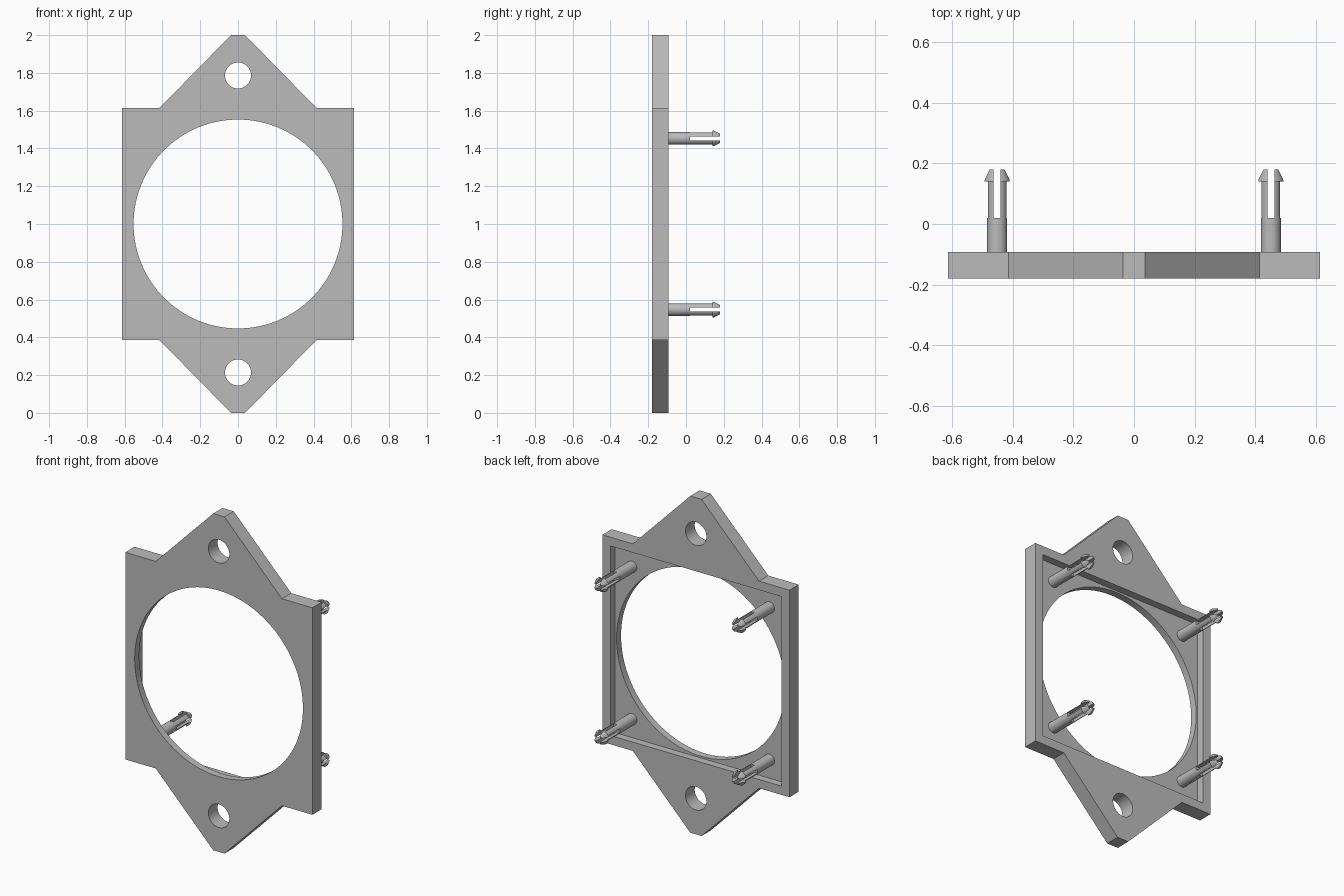
import bpy, bmesh, math
from mathutils import Matrix, Vector

cube = bpy.data.objects.get("Cube")
if cube:
    bpy.data.objects.remove(cube, do_unlink=True)

FRONT, BACK, FLOOR = -0.18, -0.093, -0.138   # y of the front, rim and recess floor
MID = 1.0                                    # centre height

grey = bpy.data.materials.new("plain grey")
grey.use_nodes = True
grey.diffuse_color = (0.5, 0.5, 0.5, 1)
grey.node_tree.nodes["Principled BSDF"].inputs["Base Color"].default_value = (0.5, 0.5, 0.5, 1)


def make(name, bm):
    bmesh.ops.recalc_face_normals(bm, faces=bm.faces)
    mesh = bpy.data.meshes.new(name)
    bm.to_mesh(mesh)
    bm.free()
    mesh.materials.append(grey)
    ob = bpy.data.objects.new(name, mesh)
    bpy.context.collection.objects.link(ob)
    return ob


def box(name, centre, size):
    bm = bmesh.new()
    bmesh.ops.create_cube(bm, size=1, matrix=Matrix.Translation(centre) @ Matrix.Diagonal((*size, 1)))
    return make(name, bm)


def rod(name, z, radius, segments):
    bm = bmesh.new()
    turn = Matrix.Translation((0, FRONT, z)) @ Matrix.Rotation(math.pi / 2, 4, "X")
    bmesh.ops.create_cone(bm, cap_ends=True, segments=segments, radius1=radius,
                          radius2=radius, depth=1, matrix=turn)
    return make(name, bm)


def activate(ob):
    bpy.ops.object.select_all(action="DESELECT")
    ob.select_set(True)
    bpy.context.view_layer.objects.active = ob


def cut(ob, cutters):
    activate(ob)
    for cutter in cutters:
        mod = ob.modifiers.new("cut", "BOOLEAN")
        mod.operation = "DIFFERENCE"
        mod.solver = "EXACT"
        mod.object = cutter
        bpy.ops.object.modifier_apply(modifier=mod.name)
        bpy.data.objects.remove(cutter, do_unlink=True)
    bpy.ops.object.shade_smooth_by_angle(angle=math.radians(30))


# Mounting plate: a square with a pointed, blunt-tipped ear above and below
quarter = [(0.615, 0.615), (0.415, 0.615), (0.037, 1.0)]
half = quarter + [(-x, z) for x, z in reversed(quarter)]
outline = half + [(-x, -z) for x, z in half]
bm = bmesh.new()
face = bm.faces.new([bm.verts.new((x, FRONT, MID + z)) for x, z in outline])
side = bmesh.ops.extrude_face_region(bm, geom=[face])
bmesh.ops.translate(bm, vec=(0, BACK - FRONT, 0),
                    verts=[v for v in side["geom"] if isinstance(v, bmesh.types.BMVert)])
plate = make("mounting_plate", bm)

# Square recess in the back, large opening, and a screw hole in each ear
depth = 0.2
cut(plate, [
    box("recess_cutter", (0, FLOOR + depth / 2, MID), (1.126, depth, 1.126)),
    rod("opening_cutter", MID, 0.553, 128),
    rod("upper_hole_cutter", MID + 0.786, 0.069, 48),
    rod("lower_hole_cutter", MID - 0.786, 0.069, 48),
])

# Snap pin: turned shaft with a barbed head, split crosswise into four prongs
profile = [(0, -0.15), (0.033, -0.15), (0.033, 0.14), (0.043, 0.14), (0.043, 0.146),
           (0.027, 0.18), (0, 0.18)]
bm = bmesh.new()
verts = [bm.verts.new((r, y, 0)) for r, y in profile]
edges = [bm.edges.new(pair) for pair in zip(verts, verts[1:])]
bmesh.ops.spin(bm, geom=verts + edges, cent=(0, 0, 0), axis=(0, 1, 0),
               angle=math.tau, steps=32, use_duplicate=False)
bmesh.ops.remove_doubles(bm, verts=bm.verts, dist=0.0001)
pin = make("snap_pin", bm)
cut(pin, [box("slot_cutter", (0, 0.12, 0), (0.023, 0.2, 0.2)),
          box("cross_slot_cutter", (0, 0.12, 0), (0.2, 0.2, 0.023))])

# One pin in each corner of the recess
corners = {"upper_left": (1, 1), "upper_right": (-1, 1),
           "lower_left": (1, -1), "lower_right": (-1, -1)}
for name, (sx, sz) in corners.items():
    ob = pin.copy()
    ob.name = name + "_snap_pin"
    ob.location = Vector((sx * 0.452, 0, MID + sz * 0.453))
    bpy.context.collection.objects.link(ob)
bpy.data.objects.remove(pin, do_unlink=True)
